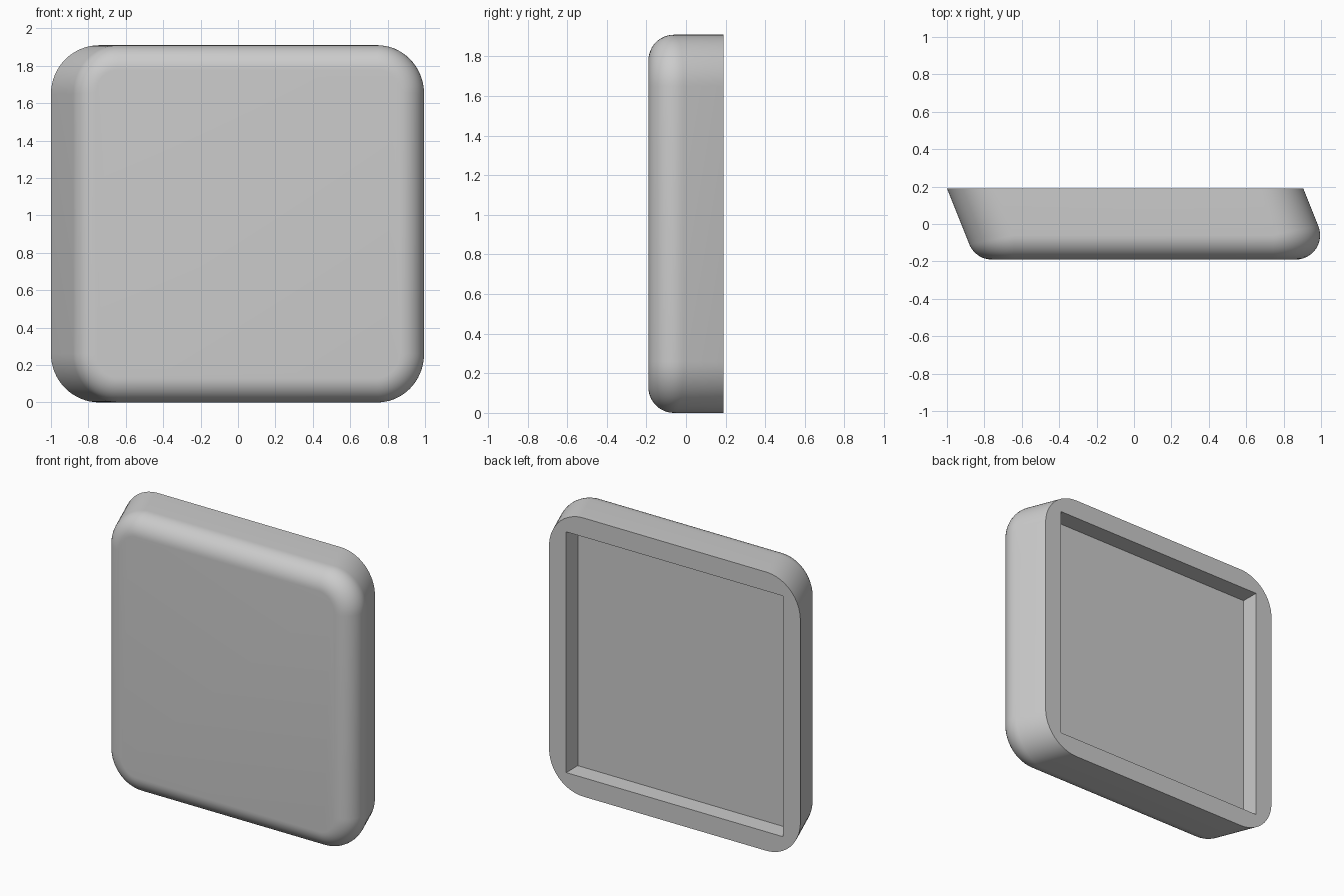
import bpy, bmesh, math
from mathutils import Vector

cube = bpy.data.objects.get("Cube")
if cube:
    bpy.data.objects.remove(cube, do_unlink=True)

LEFT, RIGHT, HEIGHT = -1.0, 0.905, 1.91   # back outline
BACK, FRONT = 0.19, -0.19
LEAN = 0.4                                # sideways slant of the walls
CORNER, FILLET = 0.26, 0.13
MARGIN, DEPTH = 0.13, 0.125               # recess in the back
ARC, STEPS = 16, 12

grey = bpy.data.materials.new("plain grey")
grey.use_nodes = True
colour = (0.6, 0.6, 0.6, 1)
grey.diffuse_color = colour
grey.node_tree.nodes["Principled BSDF"].inputs["Base Color"].default_value = colour


def outline():
    """Rounded rectangle: (x, z) points with their in-plane normals."""
    centres = [(RIGHT - CORNER, HEIGHT - CORNER), (LEFT + CORNER, HEIGHT - CORNER),
               (LEFT + CORNER, CORNER), (RIGHT - CORNER, CORNER)]
    for q, (cx, cz) in enumerate(centres):
        for i in range(ARC + 1):
            a = math.pi / 2 * (q + i / ARC)
            nx, nz = math.cos(a), math.sin(a)
            yield cx + CORNER * nx, cz + CORNER * nz, nx, nz


# Each column runs from the back rim along the slanted wall and round the front fillet
forward = Vector((0, -1, 0))
columns = []
for x, z, nx, nz in outline():
    normal = Vector((nx, LEAN * nx, nz)).normalized()
    y = FRONT + FILLET + FILLET * normal.y
    wall = Vector((x + LEAN * (BACK - y), y, z))
    centre = wall - FILLET * normal
    column = [Vector((x, BACK, z))]
    column += [centre + FILLET * normal.slerp(forward, s / STEPS) for s in range(STEPS + 1)]
    columns.append(column)

bm = bmesh.new()
rings = [[bm.verts.new(p) for p in ring] for ring in zip(*columns)]
n = len(columns)
for a, b in zip(rings, rings[1:]):
    for i in range(n):
        j = (i + 1) % n
        bm.faces.new((a[i], a[j], b[j], b[i]))
bm.faces.new(rings[-1])

# Square recess with straight walls
x0, x1, z0, z1 = LEFT + MARGIN, RIGHT - MARGIN, MARGIN, HEIGHT - MARGIN
corners = [(x1, z1), (x0, z1), (x0, z0), (x1, z0)]
mouth = [bm.verts.new((x, BACK, z)) for x, z in corners]
floor = [bm.verts.new((x, BACK - DEPTH, z)) for x, z in corners]
bm.faces.new(floor)
for i in range(4):
    j = (i + 1) % 4
    bm.faces.new((mouth[i], mouth[j], floor[j], floor[i]))

# Flat back rim: a fan per rounded corner and a quad per side
back = rings[0]
for q in range(4):
    start = q * (ARC + 1)
    for i in range(start, start + ARC):
        bm.faces.new((back[i], back[i + 1], mouth[q]))
    bm.faces.new((back[start + ARC], back[(start + ARC + 1) % n], mouth[(q + 1) % 4], mouth[q]))

bmesh.ops.recalc_face_normals(bm, faces=bm.faces)
mesh = bpy.data.meshes.new("slanted_panel")
bm.to_mesh(mesh)
bm.free()
mesh.materials.append(grey)

panel = bpy.data.objects.new("slanted_panel", mesh)
bpy.context.collection.objects.link(panel)
bpy.ops.object.select_all(action='DESELECT')
panel.select_set(True)
bpy.context.view_layer.objects.active = panel
bpy.ops.object.shade_smooth_by_angle(angle=math.radians(35))
